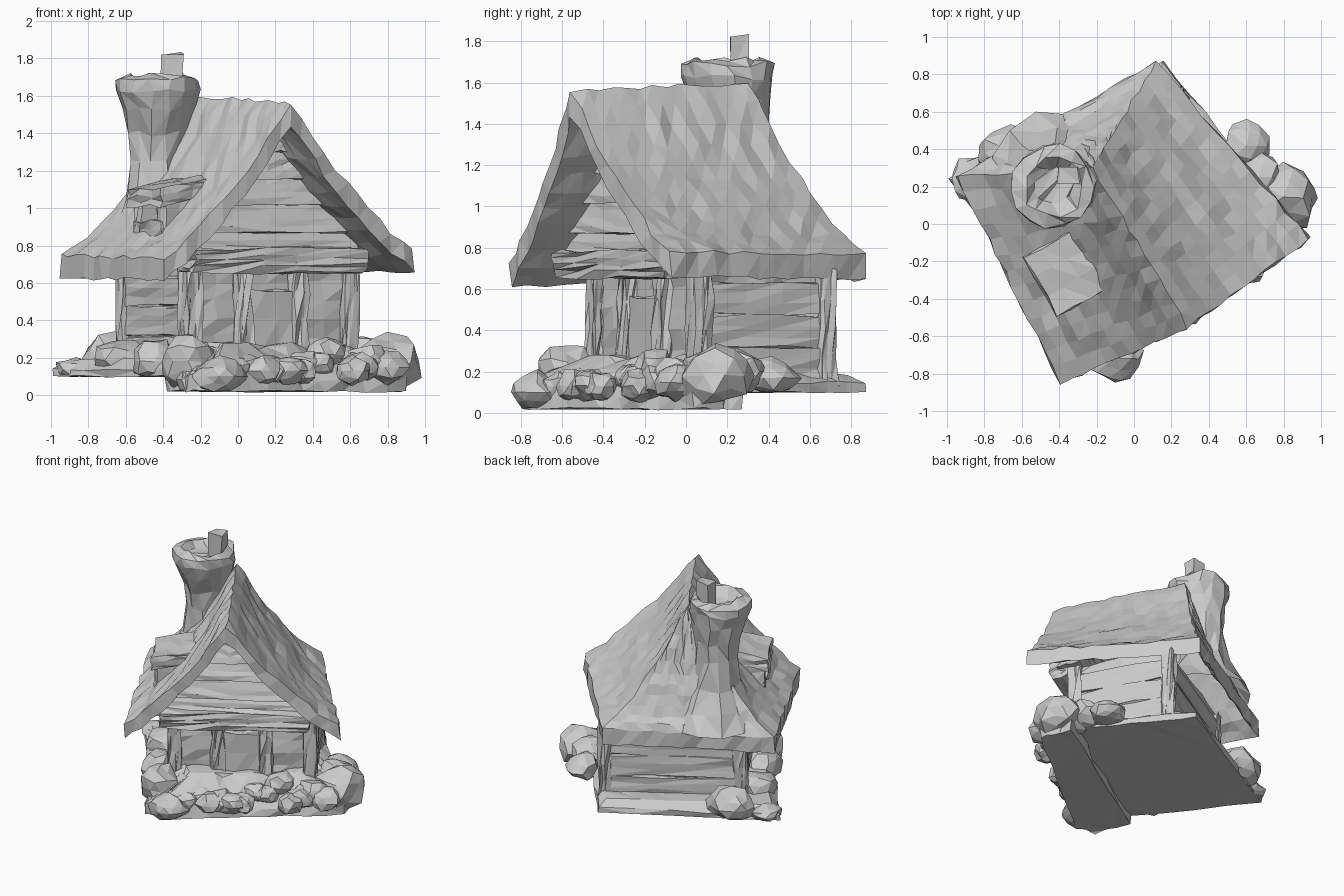
import bpy, bmesh, math, random
from mathutils import Vector, Matrix

if "Cube" in bpy.data.objects:
    bpy.data.objects.remove(bpy.data.objects["Cube"])

random.seed(4)
TURN = Matrix.Rotation(math.radians(30), 4, 'Z')   # cottage stands turned on its plot
SAG = 1.35


def finish(name, bm, jit=0.01, turn=True):
    bmesh.ops.triangulate(bm, faces=bm.faces[:])
    for v in bm.verts:
        v.co += Vector([random.uniform(-jit, jit) for _ in range(3)])
    if turn:
        bm.transform(TURN)
    bmesh.ops.recalc_face_normals(bm, faces=bm.faces[:])
    me = bpy.data.meshes.new(name)
    bm.to_mesh(me)
    bm.free()
    ob = bpy.data.objects.new(name, me)
    bpy.context.collection.objects.link(ob)
    return ob


def box(name, lo, hi, cuts=2, jit=0.01, shape=None):
    """Roughened box; shape(unit, point) may bend it."""
    bm = bmesh.new()
    bmesh.ops.create_cube(bm, size=1)
    bmesh.ops.subdivide_edges(bm, edges=bm.edges[:], cuts=cuts, use_grid_fill=True)
    lo, hi = Vector(lo), Vector(hi)
    for v in bm.verts:
        k = v.co + Vector((.5, .5, .5))
        v.co = Vector([lo[i] + (hi[i] - lo[i]) * k[i] for i in range(3)])
        if shape:
            v.co = shape(k, v.co)
    return finish(name, bm, jit)


def slab(name, outline, heights, scales, jit=0.01, wob=.02):
    """Ground layer: outline stacked at several heights, shrinking upward."""
    bm = bmesh.new()
    pts = []
    for i, a in enumerate(outline):
        a, b = Vector(a), Vector(outline[(i + 1) % len(outline)])
        pts += [a.lerp(b, k / 5) for k in range(5)]
    n, rings = len(pts), []
    for i, (z, s) in enumerate(zip(heights, scales)):
        w = wob if i else 0
        rings.append([bm.verts.new((p.x * s + random.uniform(-w, w), p.y * s + random.uniform(-w, w),
                                    z + random.uniform(-w, w))) for p in pts])
    for r, q in zip(rings, rings[1:]):
        for i in range(n):
            bm.faces.new((r[i], r[(i + 1) % n], q[(i + 1) % n], q[i]))
    bm.faces.new(rings[0])
    bm.faces.new(rings[-1])
    return finish(name, bm, jit)


# Roof: two sagging slopes and a back hip, given thickness straight down
RF, RB = Vector((-.03, -.62, 1.56)), Vector((-.04, .37, 1.60))
LF, LB = Vector((-.77, -.54, .75)), Vector((-.69, .69, .76))
EF, EB = Vector((.775, -.54, .80)), Vector((.535, .69, .78))
ROWS, COLS = 11, 13
step = [random.uniform(-.009, .009) for _ in range(ROWS + 1)]
step[1] += .025
step[ROWS] = -.015
bm = bmesh.new()
for r0, r1, e0, e1 in ((RF, RB, LF, LB), (RB, RF, EB, EF), (RB, RB, LB, EB)):
    grid = []
    for i in range(ROWS + 1):
        s = i / ROWS
        row = []
        for j in range(COLS + 1):
            t = j / COLS
            a, b = r0.lerp(r1, t), e0.lerp(e1, t)
            p = a.lerp(b, s)
            p.z = a.z + (b.z - a.z) * (1 - (1 - s) ** SAG) + (step[i] if i else 0)
            row.append(bm.verts.new(p))
        grid.append(row)
    for i in range(ROWS):
        for j in range(COLS):
            bm.faces.new((grid[i][j], grid[i + 1][j], grid[i + 1][j + 1], grid[i][j + 1]))
bmesh.ops.remove_doubles(bm, verts=bm.verts[:], dist=.0005)
bmesh.ops.dissolve_degenerate(bm, edges=bm.edges[:], dist=.0005)
bmesh.ops.recalc_face_normals(bm, faces=bm.faces[:])
ext = bmesh.ops.extrude_face_region(bm, geom=bm.faces[:])
for v in ext['geom']:
    if isinstance(v, bmesh.types.BMVert):
        v.co.z -= .12
finish("roof", bm, .011)

# Walls with corner posts and rough boards
box("walls", (-.44, -.24, .12), (.55, .47, .70), 5, .015)
for n, (u, v) in enumerate(((-.43, -.24), (.54, -.24), (-.43, .45), (.54, .46), (-.12, -.25), (.22, -.25))):
    box(f"wall_post_{n}", (u - .045, v - .045, .12), (u + .045, v + .045, .69), 3, .013)
for n, z in enumerate((.16, .32, .48)):
    box(f"side_board_{n}", (.52, -.20, z), (.57, .42, z + .15), 2, .009)
    box(f"left_board_{n}", (-.46, -.20, z), (-.41, .41, z + .15), 2, .009)
    box(f"back_board_{n}", (-.39, .45, z), (.50, .49, z + .15), 2, .009)
box("door", (-.08, -.275, .12), (.18, -.22, .56), 2, .008)


# Gable boards stepping back up to the ridge, above a heavy beam
def half_width(z):
    p = min(1, max(0, (1.53 - z) / .78))
    return max(.02, .74 * (1 - (1 - p) ** (1 / SAG)) - .04)


Z = [.72, .87, 1.02, 1.16, 1.30, 1.45]
for n, (a, b) in enumerate(zip(Z, Z[1:])):
    def taper(k, p, a=a, b=b):
        w = min(.60, half_width(a)) * (1 - k.z) + half_width(b) * k.z
        front = -.38 + .05 * k.z
        return Vector((-.02 + (2 * k.x - 1) * w, front + (-.22 - front) * k.y, p.z))
    box(f"gable_board_{n}", (-1, -1, a), (1, 1, b), 3, .009, taper)
box("gable_beam", (-.52, -.44, .66), (.54, -.22, .78), 4, .014)

# Crooked chimney: base flowing out of the hip, narrow neck, wide hollow head
bm = bmesh.new()
SIDES, last = 14, None
for z, r, u, v in ((.76, .36, -.25, .42), (.90, .25, -.25, .44), (1.05, .175, -.25, .44), (1.25, .145, -.25, .43),
                   (1.4, .155, -.255, .42), (1.53, .19, -.265, .405), (1.63, .228, -.275, .388),
                   (1.69, .222, -.275, .388), (1.715, .16, -.27, .388), (1.65, .10, -.27, .388)):
    ring = [bm.verts.new((u + r * math.cos(a), v + r * math.sin(a), z))
            for a in (2 * math.pi * i / SIDES for i in range(SIDES))]
    if last:
        for i in range(SIDES):
            bm.faces.new((last[i], last[(i + 1) % SIDES], ring[(i + 1) % SIDES], ring[i]))
    last = ring
bm.faces.new(last)
finish("chimney", bm, .018)

# Dormer with a dark opening and a tilted lid
box("dormer_back", (-.48, -.17, .80), (-.28, .09, 1.09), 2, .01)
for n, v in enumerate((-.20, .04)):
    box(f"dormer_jamb_{n}", (-.57, v, .78), (-.26, v + .09, 1.09), 2, .012)
box("dormer_sill", (-.58, -.19, .78), (-.44, .12, .93), 2, .012)
box("dormer_roof", (-.60, -.22, 1.01), (-.30, .14, 1.10), 2, .012,
    lambda k, p: p + Vector((0, 0, .07 * k.x)))

# Ground: main plinth and a bank of rubble sloping up to the front wall
slab("plinth", [(-.74, .70), (.57, .68), (.66, .1), (.72, -.36), (-.56, -.52)],
     (.10, .14, .19), (1, 1, .90), .006, .01)
slab("rubble_bank", [(-.58, -.24), (.84, -.17), (.80, -.42), (.1, -.53), (-.5, -.62), (-.62, -.52)],
     (.02, .10, .19, .27), (1, 1, .85, .62), .008, .03)

# Rocks and shrubs: x, y, z, half sizes
ROCKS = [(.80, .14, .18, .20, .19, .16), (.60, .42, .17, .12, .14, .10), (.67, .25, .2, .14, .14, .12),
         (-.27, -.58, .18, .16, .16, .16), (-.10, -.72, .10, .15, .14, .10), (-.66, .38, .20, .20, .15, .14),
         (-.86, .24, .14, .13, .13, .06), (-.62, .02, .19, .15, .17, .12), (-.45, -.34, .18, .13, .15, .13)]
for i in range(14):        # rubble strewn along the front
    t, d = i / 13, random.uniform(-.06, .10)
    s = random.uniform(.07, .11)
    ROCKS.append((-.12 + .92 * t - .5 * d, -.62 + .56 * t + .87 * d, .13 + .9 * max(0, d), s * 1.15, s, s * .9))
for n, (x, y, z, a, b, c) in enumerate(ROCKS):
    floor = .10 if x < -.40 or y > .33 else .02
    bm = bmesh.new()
    bmesh.ops.create_icosphere(bm, subdivisions=2, radius=1)
    for v in bm.verts:
        d = v.co * random.uniform(.78, 1.10)
        v.co = Vector((x + a * d.x, y + b * d.y, max(floor, z + c * d.z)))
    finish(f"rock_{n}", bm, .004, False)

# Broken stone on the chimney rim
bm = bmesh.new()
bmesh.ops.create_cube(bm, size=1)
for v in bm.verts:
    v.co = Vector((-.35 + .11 * v.co.x, .26 + .09 * v.co.y, 1.735 + .18 * v.co.z))
finish("chimney_stone", bm, .01, False)
